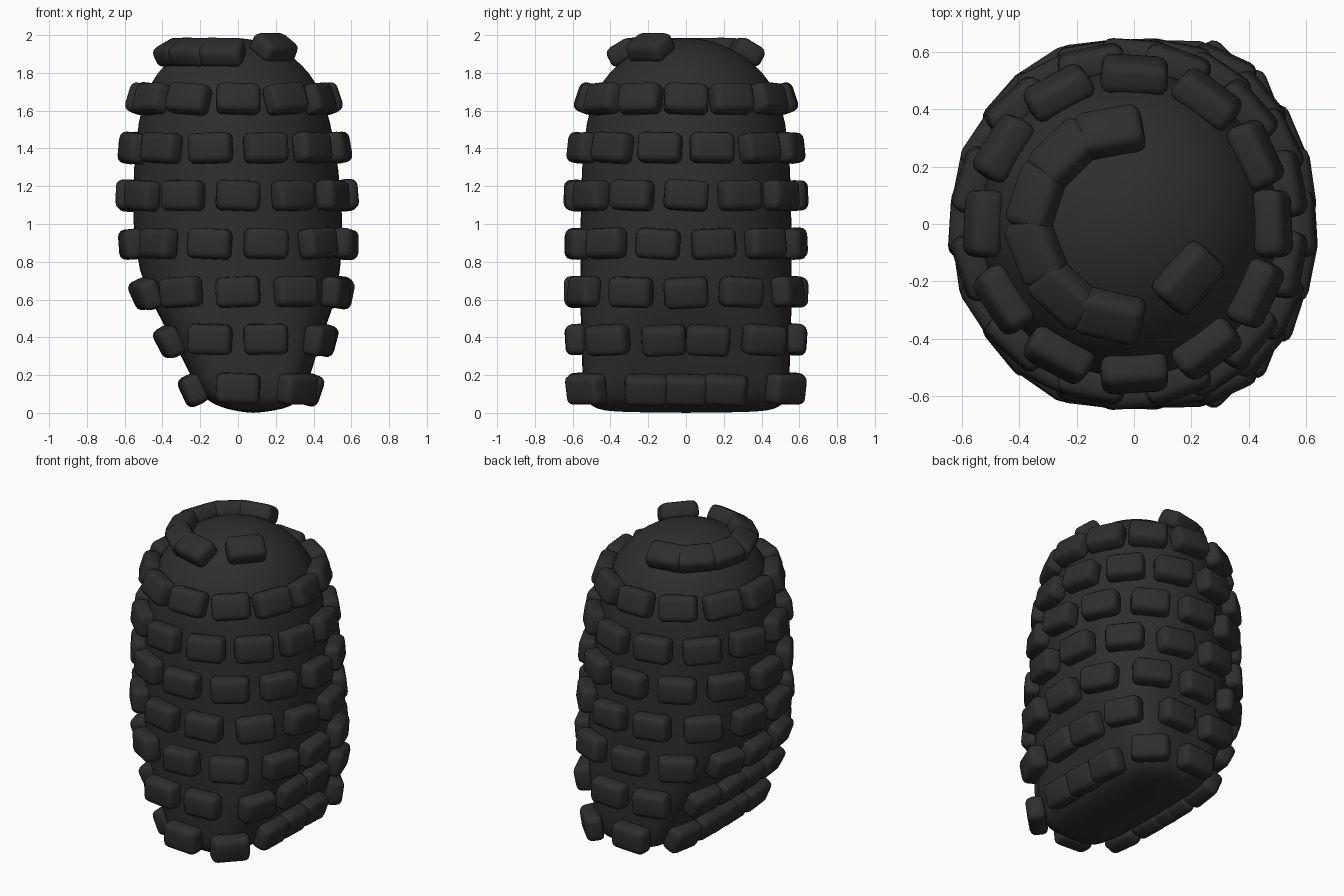
import bpy, bmesh, math, random
from mathutils import Vector, Matrix

if "Cube" in bpy.data.objects:
    bpy.data.objects.remove(bpy.data.objects["Cube"], do_unlink=True)
random.seed(4)

# One dark colour for everything
mat = bpy.data.materials.new("charcoal")
mat.use_nodes = True
COLOUR = (0.027, 0.027, 0.027, 1)
mat.diffuse_color = COLOUR
bsdf = mat.node_tree.nodes["Principled BSDF"]
bsdf.inputs["Base Color"].default_value = COLOUR
bsdf.inputs["Roughness"].default_value = 0.8


def mesh_from(bm, name):
    bmesh.ops.recalc_face_normals(bm, faces=bm.faces[:])
    for f in bm.faces:
        f.smooth = True
    mesh = bpy.data.meshes.new(name)
    bm.to_mesh(mesh)
    bm.free()
    mesh.materials.append(mat)
    return mesh


def add_object(mesh, name):
    obj = bpy.data.objects.new(name, mesh)
    bpy.context.collection.objects.link(obj)
    return obj


# Body: domed top, wedge-shaped base; rings of (z, left x, right x, half depth, squareness)
RINGS = [
    (0.005, 0.02, 0.14, 0.40, 5), (0.02, -0.06, 0.24, 0.47, 5),
    (0.05, -0.14, 0.31, 0.52, 5), (0.10, -0.205, 0.35, 0.545, 5),
    (0.25, -0.275, 0.40, 0.55, 4.5), (0.40, -0.355, 0.44, 0.555, 4),
    (0.55, -0.44, 0.505, 0.56, 3), (0.75, -0.53, 0.545, 0.56, 2.4),
    (1.00, -0.56, 0.56, 0.56, 2), (1.30, -0.555, 0.535, 0.555, 2),
    (1.55, -0.53, 0.49, 0.53, 2), (1.70, -0.485, 0.44, 0.48, 2),
    (1.80, -0.43, 0.38, 0.41, 2), (1.88, -0.35, 0.30, 0.32, 2),
    (1.94, -0.24, 0.20, 0.22, 2), (1.975, -0.12, 0.09, 0.11, 2),
]
SEGMENTS = 48


def power(v, n):
    return math.copysign(abs(v) ** (2 / n), v)


bm = bmesh.new()
loops = []
for z, x0, x1, hy, n in RINGS:
    loop = []
    for i in range(SEGMENTS):
        a = math.tau * i / SEGMENTS
        x = (x0 + x1) / 2 + (x1 - x0) / 2 * power(math.cos(a), n)
        loop.append(bm.verts.new((x, hy * power(math.sin(a), n), z)))
    loops.append(loop)
for low, high in zip(loops, loops[1:]):
    for i in range(SEGMENTS):
        j = (i + 1) % SEGMENTS
        bm.faces.new((low[i], low[j], high[j], high[i]))
for loop, tip in ((loops[0], (0.08, 0, 0.0)), (loops[-1], (-0.015, 0, 1.987))):
    centre = bm.verts.new(tip)
    for i in range(SEGMENTS):
        bm.faces.new((loop[i], loop[(i + 1) % SEGMENTS], centre))
body = add_object(mesh_from(bm, "body"), "body")
bpy.context.view_layer.update()

# Rounded block shared by all rows: x = width, y = height, z = outward
bm = bmesh.new()
bmesh.ops.create_cube(bm, size=1)
for v in bm.verts:
    taper = 0.95 if v.co.z > 0 else 1.0
    v.co = Vector((v.co.x * 0.24 * taper, v.co.y * 0.165 * taper, v.co.z * 0.11))
bmesh.ops.bevel(bm, geom=bm.edges[:], offset=0.035, segments=3, profile=0.5,
                affect='EDGES')
block_mesh = mesh_from(bm, "block")

# Staggered rows of twelve blocks; the top row is incomplete
ROW_HEIGHTS = [0.13, 0.39, 0.64, 0.895, 1.15, 1.40, 1.655, 1.885]
TOP_SLOTS = [3, 4, 5, 6, 7, 8, 10]
for row, z in enumerate(ROW_HEIGHTS):
    top = row == len(ROW_HEIGHTS) - 1
    for slot in (TOP_SLOTS if top else range(12)):
        a = math.radians(slot * 30 + (15 if row % 2 else 0))
        height = 1.91 if top and slot == 10 else z
        hit, point, normal, _ = body.ray_cast(
            Vector((0, 0, height)), Vector((math.cos(a), math.sin(a), 0)))
        if not hit:
            continue
        across = Vector((0, 0, 1)).cross(normal).normalized()
        up = normal.cross(across)
        turn = Matrix((across, up, normal)).transposed().to_4x4()
        roll = Matrix.Rotation(math.radians(random.uniform(-4, 4)), 4, 'Z')
        block = add_object(block_mesh, f"row_{row + 1}_block_{slot + 1}")
        block.matrix_world = Matrix.Translation(point + normal * 0.03) @ turn @ roll

# Smooth the body once the blocks are seated
sub = body.modifiers.new("smooth", 'SUBSURF')
sub.levels = sub.render_levels = 1
